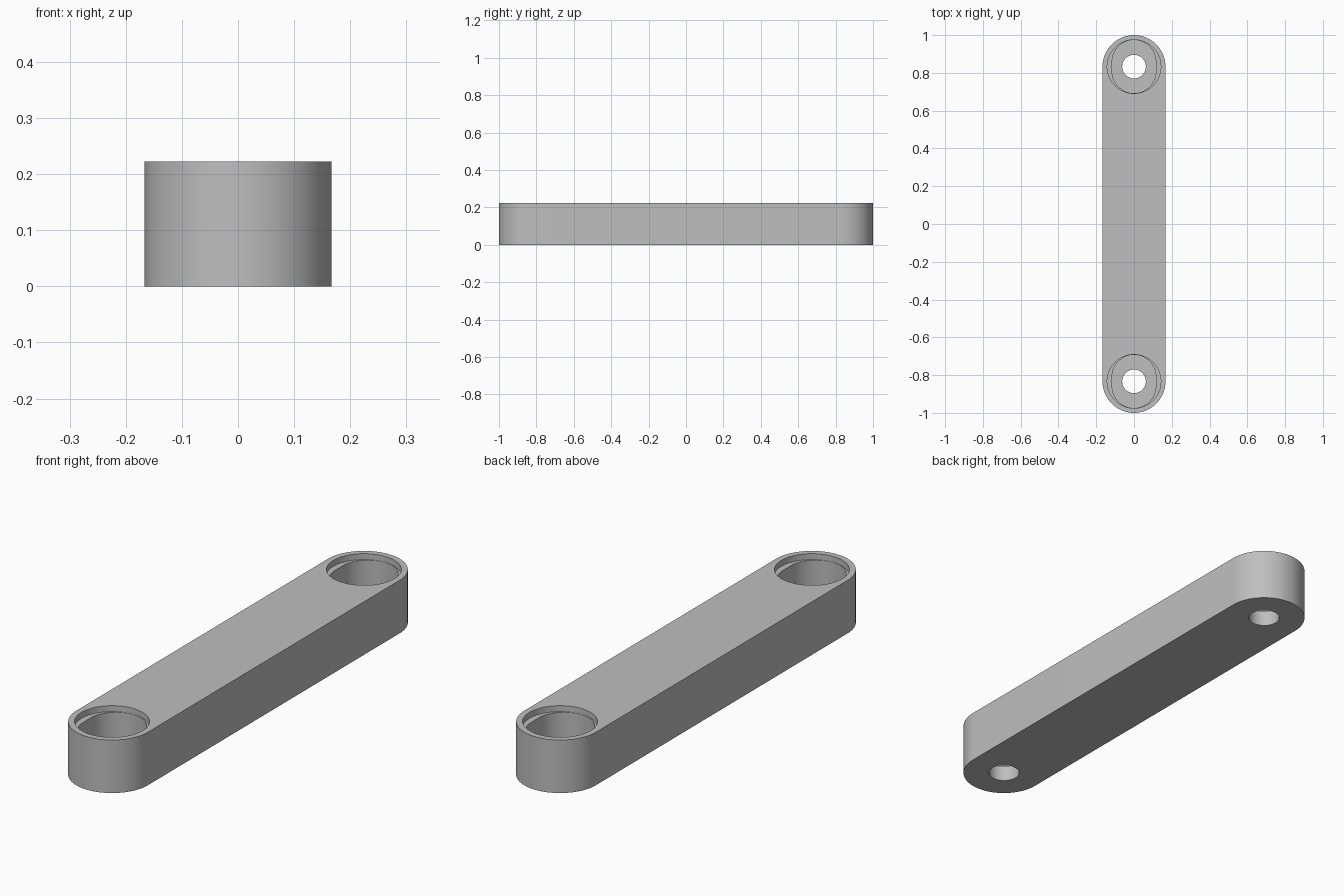
import bpy
import bmesh
from math import sin, cos, pi, radians

cube = bpy.data.objects.get("Cube")
if cube:
    bpy.data.objects.remove(cube, do_unlink=True)

HEIGHT = 0.2222
RADIUS = 1 / 6
CENTRE = 1 - RADIUS
STEPS = 40

grey = bpy.data.materials.new("plain grey")
grey.use_nodes = True
colour = (0.52, 0.52, 0.52, 1)
grey.diffuse_color = colour
grey.node_tree.nodes["Principled BSDF"].inputs["Base Color"].default_value = colour


def slot(name, radius, half_straight, z0, z1, y=0):
    """Upright prism with two round ends along y; a cylinder if not stretched."""
    bm = bmesh.new()
    ring = []
    for side in (1, -1):
        count = STEPS + 1 if half_straight else STEPS
        for i in range(count):
            a = pi * i / STEPS
            ring.append(bm.verts.new((side * radius * cos(a),
                                      y + side * (half_straight + radius * sin(a)), z0)))
    base = bm.faces.new(ring)
    top = bmesh.ops.extrude_face_region(bm, geom=[base])["geom"]
    bmesh.ops.translate(bm, vec=(0, 0, z1 - z0),
                        verts=[v for v in top if isinstance(v, bmesh.types.BMVert)])
    bmesh.ops.recalc_face_normals(bm, faces=bm.faces)
    mesh = bpy.data.meshes.new(name)
    bm.to_mesh(mesh)
    bm.free()
    mesh.materials.append(grey)
    obj = bpy.data.objects.new(name, mesh)
    bpy.context.collection.objects.link(obj)
    return obj


# Long bar with round ends
bar = slot("link_bar", RADIUS, CENTRE, 0, HEIGHT)
bpy.context.view_layer.objects.active = bar
bar.select_set(True)

# At each end: shallow round recess, deep oval pocket, through hole
for end, y in (("front", -CENTRE), ("back", CENTRE)):
    cutters = (
        slot(end + "_recess_cutter", 0.142, 0, HEIGHT - 0.025, HEIGHT + 0.1, y),
        slot(end + "_pocket_cutter", 0.116, 0.025, 0.0667, HEIGHT + 0.05, y),
        slot(end + "_hole_cutter", 0.0625, 0, -0.1, HEIGHT, y),
    )
    for cutter in cutters:
        cutter.hide_render = True
        mod = bar.modifiers.new(cutter.name, "BOOLEAN")
        mod.operation = "DIFFERENCE"
        mod.solver = "EXACT"
        mod.object = cutter
        bpy.ops.object.modifier_apply(modifier=mod.name)
        bpy.data.objects.remove(cutter, do_unlink=True)

bpy.ops.object.shade_smooth_by_angle(angle=radians(30))
